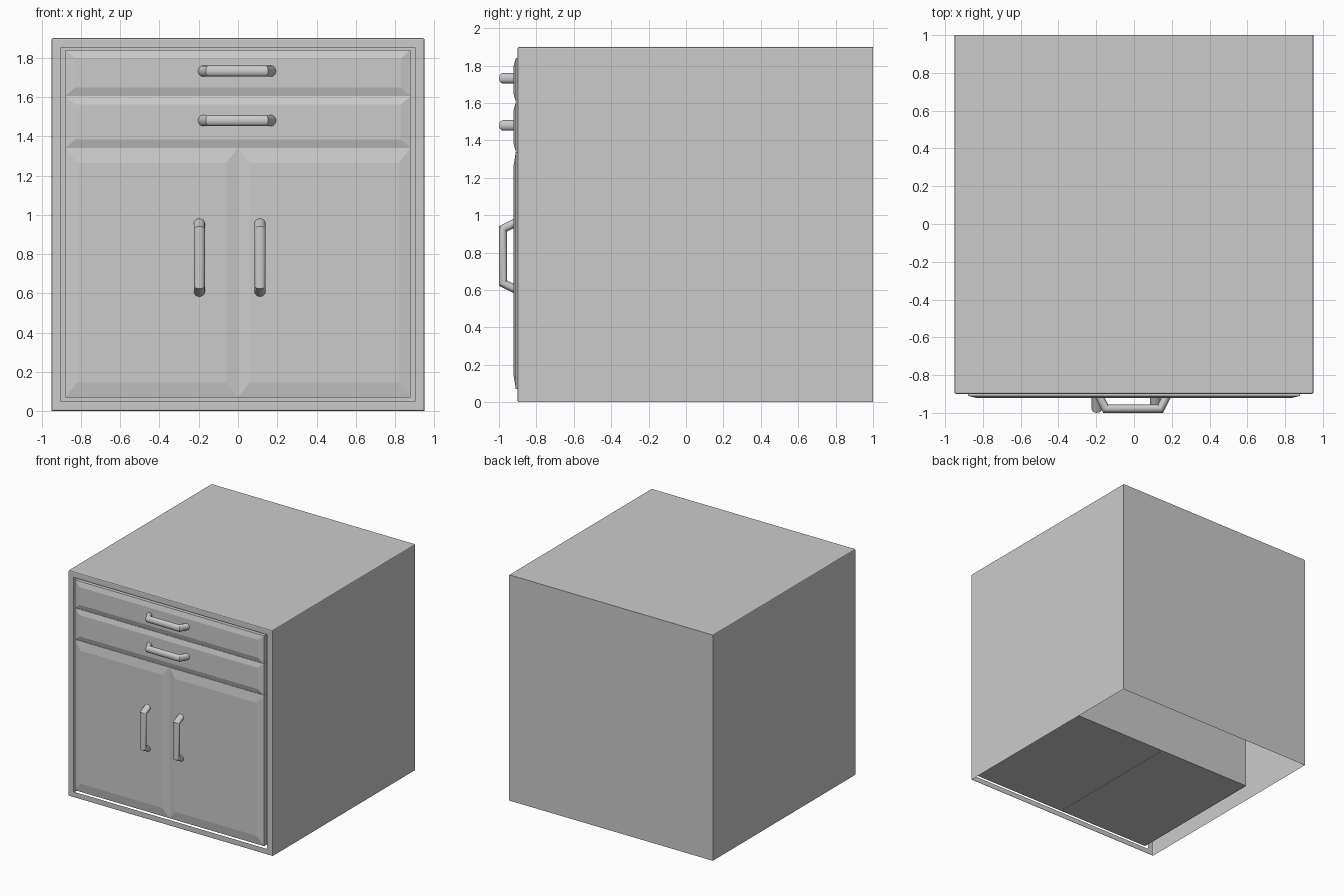
import bpy, bmesh, math
from mathutils import Vector

if "Cube" in bpy.data.objects:
    bpy.data.objects.remove(bpy.data.objects["Cube"])


def finish(name, bm, smooth=False):
    bmesh.ops.recalc_face_normals(bm, faces=bm.faces[:])
    mesh = bpy.data.meshes.new(name)
    bm.to_mesh(mesh)
    bm.free()
    obj = bpy.data.objects.new(name, mesh)
    bpy.context.collection.objects.link(obj)
    if smooth:
        bpy.ops.object.select_all(action='DESELECT')
        obj.select_set(True)
        bpy.context.view_layer.objects.active = obj
        bpy.ops.object.shade_smooth_by_angle(angle=math.radians(30))
    return obj


def bridge(bm, rings):
    """Skin a list of equal vertex rings and cap both ends."""
    n = len(rings[0])
    for a, b in zip(rings, rings[1:]):
        for i in range(n):
            j = (i + 1) % n
            bm.faces.new((a[i], a[j], b[j], b[i]))
    bm.faces.new(rings[0])
    bm.faces.new(rings[-1][::-1])


# Cabinet shell: thin walls, open bottom, framed opening in the front
def cabinet():
    bm = bmesh.new()
    bmesh.ops.create_cube(bm, size=1.9)
    bmesh.ops.translate(bm, verts=bm.verts[:], vec=(0, 0.05, 0.95))

    def rounded(e):
        front = all(v.co.y < -0.89 for v in e.verts)
        top_side = (all(v.co.z > 1.8 for v in e.verts)
                    and abs(e.verts[0].co.x - e.verts[1].co.x) < 0.01)
        return front or top_side

    bmesh.ops.bevel(bm, geom=[e for e in bm.edges if rounded(e)], offset=0.008,
                    segments=2, profile=0.5, affect='EDGES')
    bm.normal_update()
    front = min(bm.faces, key=lambda f: f.calc_center_median().y)
    bottom = min(bm.faces, key=lambda f: f.calc_center_median().z)
    bmesh.ops.inset_region(bm, faces=[front], thickness=0.057)
    bmesh.ops.delete(bm, geom=[front, bottom], context='FACES')
    return finish("cabinet_shell", bm)


# Deep box with a raised, sloped front panel
def fronted_box(name, x0, x1, z0, z1, dx, dz):
    bm = bmesh.new()
    rings = []
    for y, ix, iz in ((0.35, 0, 0), (-0.910, 0, 0), (-0.922, dx, dz)):
        rings.append([bm.verts.new((x, y, z)) for x, z in
                      ((x0 + ix, z0 + iz), (x1 - ix, z0 + iz),
                       (x1 - ix, z1 - iz), (x0 + ix, z1 - iz))])
    bridge(bm, rings)
    return finish(name, bm)


# Bent tube handle with mitred corners, running along the given axis
def handle(name, x, z, axis):
    axis = Vector(axis)
    out = Vector((0, 1, 0))
    width = axis.cross(out)
    path = [Vector(p) for p in
            ((-0.180, -0.910), (-0.145, -0.978), (0.145, -0.978), (0.180, -0.910))]
    dirs = [(b - a).normalized() for a, b in zip(path, path[1:])]
    bm = bmesh.new()
    rings = []
    for i, p in enumerate(path):
        a, b = dirs[max(i - 1, 0)], dirs[min(i, 2)]
        t = (a + b).normalized()
        miter = Vector((-t.y, t.x)) / t.dot(a) * 0.022
        ring = []
        for k in range(16):
            ang = 2 * math.pi * k / 16
            q = p + miter * math.cos(ang)
            ring.append(bm.verts.new(Vector((x, 0, z)) + axis * q.x + out * q.y
                                     + width * 0.028 * math.sin(ang)))
        rings.append(ring)
    bridge(bm, rings)
    return finish(name, bm, smooth=True)


cabinet()

# Doors
fronted_box("left_door", -0.88, -0.001, 0.07, 1.339, 0.06, 0.075)
fronted_box("right_door", 0.001, 0.88, 0.07, 1.339, 0.06, 0.075)
handle("left_door_handle", -0.197, 0.782, (0, 0, 1))
handle("right_door_handle", 0.112, 0.782, (0, 0, 1))

# Drawers
fronted_box("lower_drawer", -0.88, 0.88, 1.341, 1.604, 0.05, 0.042)
fronted_box("upper_drawer", -0.88, 0.88, 1.606, 1.84, 0.05, 0.042)
handle("lower_drawer_handle", -0.005, 1.48, (1, 0, 0))
handle("upper_drawer_handle", -0.005, 1.732, (1, 0, 0))
